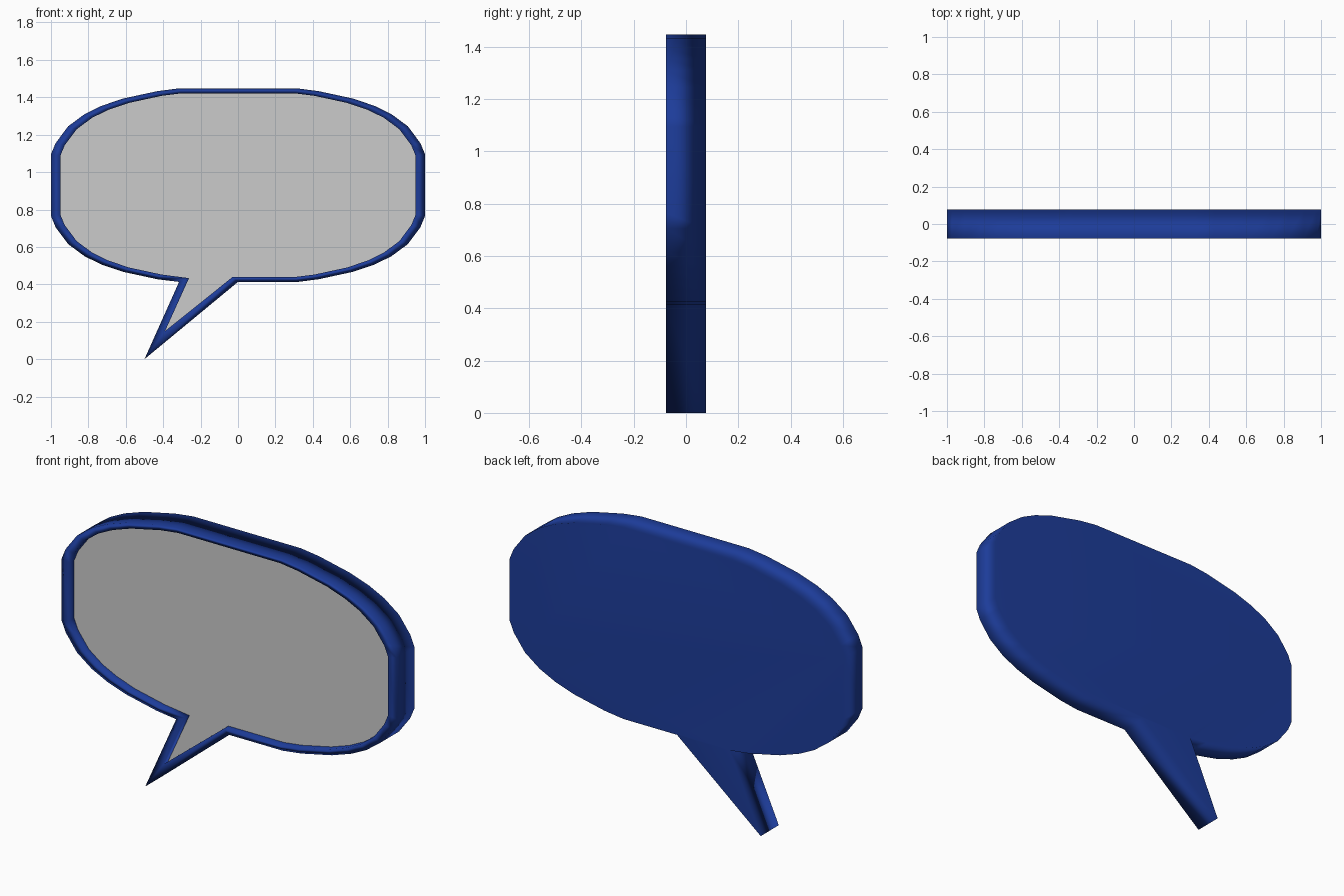
import bpy, bmesh

if "Cube" in bpy.data.objects:
    bpy.data.objects.remove(bpy.data.objects["Cube"])

CENTRE_Z = 0.93
FRONT, BACK, FLOOR = -0.077, 0.077, -0.04
SCALE = 0.95

# Upper right quarter of the balloon, relative to its centre
quarter = [(1.0, 0.165), (0.975, 0.225), (0.908, 0.315), (0.82, 0.38),
           (0.73, 0.424), (0.615, 0.463), (0.43, 0.503), (0.32, 0.517)]


def outline(scale, tail):
    upper = quarter + [(-x, z) for x, z in reversed(quarter)]
    lower_left = [(-x, -z) for x, z in quarter[:-1]]
    lower_right = [(x, -z) for x, z in reversed(quarter)]
    pts = lambda part: [(x * scale, CENTRE_Z + z * scale) for x, z in part]
    return pts(upper + lower_left) + tail + pts(lower_right)


outer = outline(1.0, [(-0.315, 0.413), (-0.5, 0.0), (0.0, 0.413)])
inner = outline(SCALE, [(-0.262, 0.433), (-0.39, 0.15), (-0.03, 0.4385)])


def ring(bm, pts, y):
    return [bm.verts.new((x, y, z)) for x, z in pts]


def bridge(bm, a, b):
    n = len(a)
    for i in range(n):
        j = (i + 1) % n
        bm.faces.new((a[i], a[j], b[j], b[i]))


def finish(bm, name):
    mesh = bpy.data.meshes.new(name)
    bm.to_mesh(mesh)
    bm.free()
    obj = bpy.data.objects.new(name, mesh)
    bpy.context.collection.objects.link(obj)
    return obj


# Blue tray: back, outer wall, front rim and inner wall
bm = bmesh.new()
loops = [ring(bm, outer, BACK), ring(bm, outer, FRONT),
         ring(bm, inner, FRONT), ring(bm, inner, FLOOR)]
bm.faces.new(loops[0])
for a, b in zip(loops, loops[1:]):
    bridge(bm, a, b)
floor = bm.faces.new(loops[-1])
bmesh.ops.recalc_face_normals(bm, faces=bm.faces[:])
bmesh.ops.delete(bm, geom=[floor], context='FACES_ONLY')
for f in bm.faces:
    f.smooth = True
frame = finish(bm, "bubble_frame")
blue = bpy.data.materials.new("blue")
blue.diffuse_color = (0.012, 0.045, 0.32, 1)
blue.use_nodes = True
blue.node_tree.nodes["Principled BSDF"].inputs["Base Color"].default_value = blue.diffuse_color
frame.data.materials.append(blue)
# Soft shading dominated by the large faces
wn = frame.modifiers.new("weighted_normals", 'WEIGHTED_NORMAL')
wn.mode = 'FACE_AREA'

# Grey recessed panel
bm = bmesh.new()
face = bm.faces.new(ring(bm, inner, FLOOR))
face.normal_update()
if face.normal.y > 0:
    face.normal_flip()
finish(bm, "bubble_panel")
